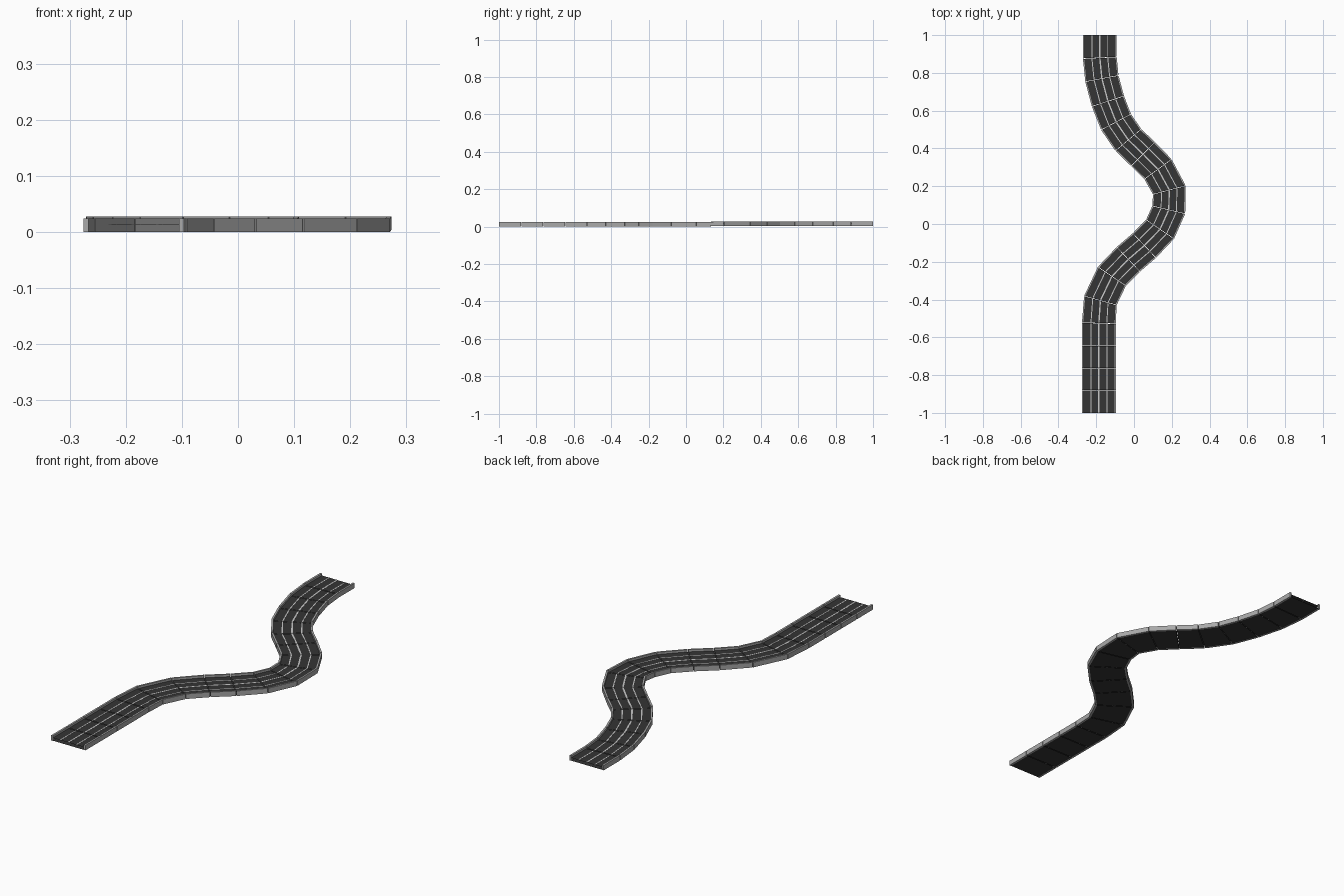
import bpy
from mathutils import Vector

if "Cube" in bpy.data.objects:
    bpy.data.objects.remove(bpy.data.objects["Cube"])

# centre line joints (x, y) from the front end to the back end
PATH = [(-.186, -1), (-.186, -.88), (-.186, -.763), (-.186, -.645), (-.186, -.525),
        (-.178, -.405), (-.117, -.277), (-.03, -.187), (.055, -.114), (.138, -.028),
        (.184, .075), (.187, .18), (.127, .29), (.048, .37), (-.03, .445),
        (-.095, .54), (-.138, .65), (-.17, .77), (-.181, .88), (-.181, 1)]
HALF = .0895        # half width of the road
WALL = .009         # kerb thickness
GAP = .0015         # half the gap between sections
DECK = .0135
TOP = .0235
pts = [Vector(p) for p in PATH]


def material(name, v):
    m = bpy.data.materials.new(name)
    m.diffuse_color = (v, v, v, 1)
    m.use_nodes = True
    m.node_tree.nodes["Principled BSDF"].inputs["Base Color"].default_value = m.diffuse_color
    return m


grey = material("kerb_grey", .4)
dark = material("asphalt", .035)
light = material("lane_paint", .6)


# sideways direction at every joint
normals = []
for i in range(len(pts)):
    d = (pts[min(i + 1, len(pts) - 1)] - pts[max(i - 1, 0)]).normalized()
    if i in (0, len(pts) - 1):
        d = Vector((0, 1))
    normals.append(Vector((d.y, -d.x)))


def joint_z(i):
    return 0 if i <= 10 else .004


def strip(name, a, b, z0, z1, mat, caps=True):
    """Long bar following the road, split at the joints."""
    verts, faces = [], []
    last = len(pts) - 1
    for i in range(last):
        base = len(verts)
        for j, other in ((i, i + 1), (i + 1, i)):
            gap = 0 if j in (0, last) else GAP
            for off, z in ((a, z0), (b, z0), (b, z1), (a, z1)):
                p = pts[j] + normals[j] * off
                q = pts[other] + normals[other] * off
                p = p + (q - p).normalized() * gap
                verts.append((p.x, p.y, z + joint_z(j)))
        quads = [(0, 4, 5, 1), (2, 6, 7, 3)]
        if caps:
            quads += [(1, 5, 6, 2), (3, 7, 4, 0), (0, 1, 2, 3), (7, 6, 5, 4)]
        faces += [tuple(base + k for k in q) for q in quads]
    me = bpy.data.meshes.new(name)
    me.from_pydata(verts, [], faces)
    me.materials.append(mat)
    me.update()
    ob = bpy.data.objects.new(name, me)
    bpy.context.collection.objects.link(ob)
    return ob


# road surface and underside, open at the ends
strip("road_deck", -HALF + WALL, HALF - WALL, .0005, DECK, dark, caps=False)

# raised kerbs on both sides
strip("left_kerb", -HALF, -HALF + WALL, 0, TOP, grey)
strip("right_kerb", HALF - WALL, HALF, 0, TOP, grey)

# painted lane lines
for name, off, w in (("left_lane_line", -.042, .0025),
                     ("centre_line", 0, .0035),
                     ("right_lane_line", .042, .0025)):
    strip(name, off - w, off + w, DECK, DECK + .0008, light)
